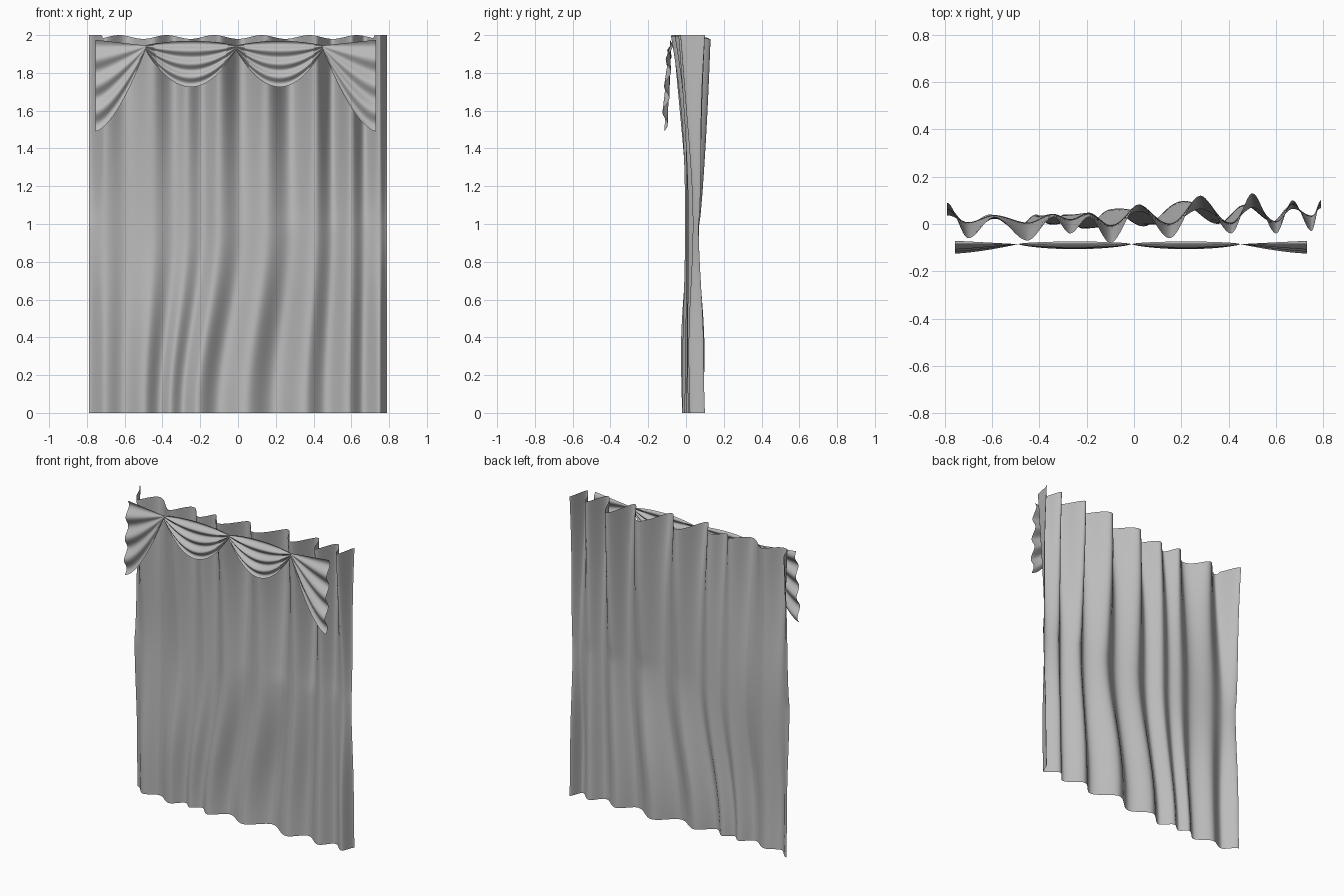
import bpy, bmesh, math

cube = bpy.data.objects.get("Cube")
if cube:
    bpy.data.objects.remove(cube)

cloth = bpy.data.materials.new("grey cloth")
cloth.use_nodes = True
GREY = (0.5, 0.5, 0.5, 1)
cloth.diffuse_color = GREY
cloth.node_tree.nodes["Principled BSDF"].inputs["Base Color"].default_value = GREY


def smooth(t):
    t = min(max(t, 0), 1)
    return t * t * (3 - 2 * t)


def lerp(a, b, t):
    return a + (b - a) * t


def sheet(name, cols, rows, point):
    """Grid of cloth; point(u, v) gives a position for u, v in 0..1."""
    bm = bmesh.new()
    grid = [[bm.verts.new(point(i / cols, j / rows)) for i in range(cols + 1)]
            for j in range(rows + 1)]
    for low, high in zip(grid, grid[1:]):
        for i in range(cols):
            bm.faces.new((low[i], low[i + 1], high[i + 1], high[i]))
    mesh = bpy.data.meshes.new(name)
    bm.to_mesh(mesh)
    bm.free()
    mesh.materials.append(cloth)
    mesh.shade_smooth()
    obj = bpy.data.objects.new(name, mesh)
    bpy.context.collection.objects.link(obj)


# Curtain folds: crest positions and depths, in hundredths, at three heights
FOLD_X = [-79, -70, -59, -45, -34, -27, -19, -10, 2, 15, 28, 41, 50, 60, 67, 75, 79]
TOP_Y = [9, -6, 3, -7, 3, -4, 3, -8, 8, -6, 12, -4, 13, -4, 10, -3, 10]
MID_Y = [3, 0, 3, 0, 4, 2, 5, 0, 6, 1, 7, 1, 7, 1, 6, 3, 6]
LOW_Y = [7, 0, 4, -2, 4, 0, 4, -2, 6, -1, 9, 0, 8, 1, 8, 2, 10]


def depth(k, v):
    # Back crests stay full lower down than the front ones
    if v > 0.5:
        power = 0.7 if TOP_Y[k] > MID_Y[k] else 1.9
        return lerp(MID_Y[k], TOP_Y[k], (v * 2 - 1) ** power)
    return lerp(LOW_Y[k], MID_Y[k], smooth(v * 3 - 0.5))


def curtain_point(u, v):
    s = u * (len(FOLD_X) - 1)
    i = min(int(s), len(FOLD_X) - 2)
    f = s - i
    x = lerp(FOLD_X[i], FOLD_X[i + 1], f) / 100
    y = lerp(depth(i, v), depth(i + 1, v), smooth(f)) / 100
    # Folds drift sideways towards the hem, pinned at both edges
    x -= 0.12 * (1 - smooth(v * 2)) * math.cos(x / 0.79 * math.pi / 2) ** 2
    # Gentle billow down the length
    y += 0.008 * math.sin(v * math.pi * 3) * math.sin(x * 4 + 1)
    top = 2 - 0.01 * (1 + math.cos(x * 25)) * (abs(x) < 0.72)
    return x, y, v * top


sheet("curtain", 192, 40, curtain_point)

# Valance swags: gathered at pins, with folds fanning out between them
PINS = [-0.49, -0.01, 0.45]
PIN_Z = 1.945


def pleat(v, count):
    return math.sin(v * count * math.tau)


def full_swag(name, x0, x1):
    def point(u, v):
        t = 2 * u - 1
        spread = 1 - abs(t) ** 2
        z = PIN_Z - 0.025 * v + spread * lerp(0.025, -0.195, v)
        y = -0.085 - 0.012 * spread * v + 0.012 * pleat(v, 3.5) * spread ** 0.6
        return lerp(x0, x1, u), y, z
    sheet(name, 32, 48, point)


def end_swag(name, pin, edge):
    def point(u, v):
        # u runs from the pin to the hanging outer edge
        fall = 1 - (1 - u) ** lerp(1, 1.6, v)
        z = PIN_Z - 0.025 * v + fall * lerp(0.03, -0.43, v)
        y = -0.085 - 0.03 * fall * v + 0.016 * pleat(v, 3.5) * fall
        return lerp(pin, edge, u), y, z
    sheet(name, 24, 56, point)


full_swag("right_middle_swag", PINS[0], PINS[1])
full_swag("left_middle_swag", PINS[1], PINS[2])
end_swag("right_end_swag", PINS[0], -0.755)
end_swag("left_end_swag", PINS[2], 0.73)
